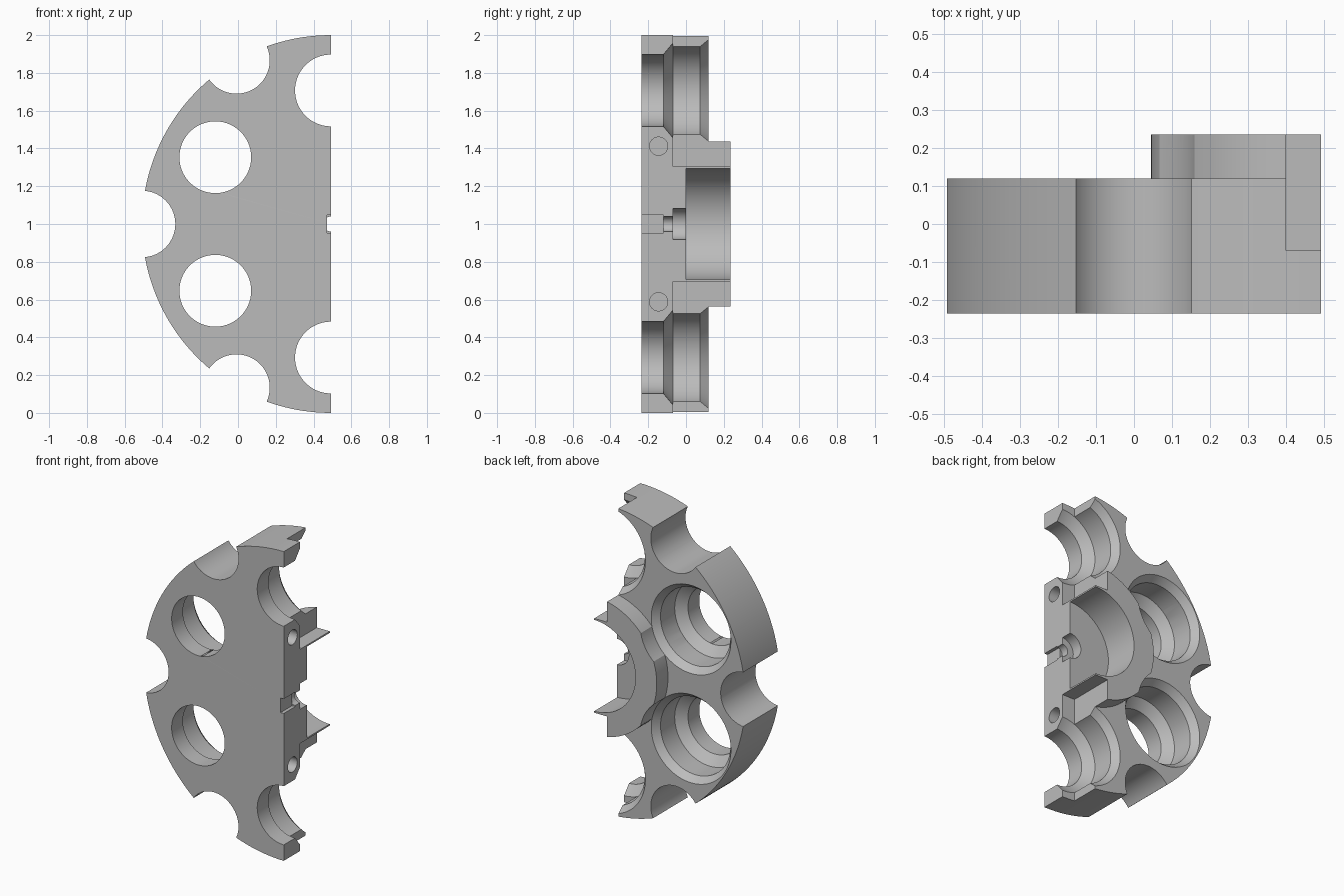
import bpy, bmesh
from math import radians, cos, sin, tau
from mathutils import Matrix, Vector

if "Cube" in bpy.data.objects:
    bpy.data.objects.remove(bpy.data.objects["Cube"], do_unlink=True)

AXIS = Vector((0.492, 0, 1.0))     # axis of the full disc, on the split plane
FRONT, BACK, STEP = -0.235, 0.12, -0.07

grey = bpy.data.materials.new("plain grey")
grey.use_nodes = True
colour = (0.5, 0.5, 0.5, 1)
grey.diffuse_color = colour
grey.node_tree.nodes["Principled BSDF"].inputs["Base Color"].default_value = colour


def make(name, bm):
    bmesh.ops.recalc_face_normals(bm, faces=bm.faces)
    mesh = bpy.data.meshes.new(name)
    bm.to_mesh(mesh)
    bm.free()
    mesh.materials.append(grey)
    obj = bpy.data.objects.new(name, mesh)
    bpy.context.collection.objects.link(obj)
    return obj


def lathe(name, profile, centre, steps=96):
    """Revolve (radius, y) points about a y-axis through centre."""
    bm = bmesh.new()
    turn = Matrix.Rotation(tau / steps / 2, 3, 'Y')
    verts = [bm.verts.new(centre + turn @ Vector((r, y, 0))) for r, y in profile]
    edges = [bm.edges.new(pair) for pair in zip(verts, verts[1:])]
    bmesh.ops.spin(bm, geom=verts + edges, cent=centre, axis=(0, 1, 0),
                   angle=tau, steps=steps, use_merge=False)
    bmesh.ops.remove_doubles(bm, verts=bm.verts, dist=1e-5)
    return make(name, bm)


def box(name, low, high, spin=0):
    """Box given relative to the disc axis, turned about it."""
    low, high = Vector(low), Vector(high)
    bm = bmesh.new()
    bmesh.ops.create_cube(bm, size=1)
    bm.transform(Matrix.Translation(AXIS) @ Matrix.Rotation(spin, 4, 'Y')
                 @ Matrix.Translation((low + high) / 2)
                 @ Matrix.Diagonal((*(high - low), 1)))
    return make(name, bm)


def polar(radius, angle):
    return AXIS + Vector((radius * cos(angle), 0, radius * sin(angle)))


def cut(target, cutter):
    mod = target.modifiers.new("cut", 'BOOLEAN')
    mod.operation = 'DIFFERENCE'
    mod.solver = 'EXACT'
    mod.object = cutter
    bpy.context.view_layer.objects.active = target
    bpy.ops.object.modifier_apply(modifier=mod.name)
    bpy.data.objects.remove(cutter, do_unlink=True)


# Disc with raised hub, hub cavity and stepped centre bore
half_disc = lathe("half_disc", [
    (0, FRONT), (1, FRONT), (1, BACK), (0.447, BACK), (0.447, 0.235),
    (0.295, 0.235), (0.295, 0), (0.083, 0), (0.083, STEP),
    (0.04, STEP), (0.04, -0.12), (0, -0.12)], AXIS, 192)

# Stepped chambers, each crossed by a radial slot
for degrees in (90, 150, 210, 270):
    angle = radians(degrees)
    cut(half_disc, lathe("chamber_cutter", [
        (0, -0.4), (0.19, -0.4), (0.19, -0.12), (0.25, STEP), (0.25, 0.075),
        (0.285, BACK), (0.285, 0.4), (0, 0.4)], polar(0.707, angle)))
    cut(half_disc, box("slot_cutter", (0.305, STEP, -0.092), (1.2, 0.4, 0.092), -angle))

# Scallops around the rim
for degrees in (120, 180, 240):
    cut(half_disc, lathe("scallop_cutter", [
        (0, -0.4), (0.176, -0.4), (0.176, 0.4), (0, 0.4)], polar(1, radians(degrees))))

# Square pin notch and the split plane
cut(half_disc, box("notch_cutter", (-0.022, -0.4, -0.047), (0.022, -0.119, 0.047)))
cut(half_disc, box("split_cutter", (0, -1, -2), (2, 1, 2)))

# Dowel holes in the split face
for side in (-1, 1):
    bm = bmesh.new()
    bmesh.ops.create_cone(bm, cap_ends=True, segments=48, radius1=0.048, radius2=0.048, depth=0.3)
    bm.transform(Matrix.Translation(AXIS + Vector((0, -0.145, side * 0.412)))
                 @ Matrix.Rotation(radians(90), 4, 'Y'))
    cut(half_disc, make("dowel_cutter", bm))

bpy.ops.object.select_all(action='DESELECT')
half_disc.select_set(True)
bpy.context.view_layer.objects.active = half_disc
bpy.ops.object.shade_smooth_by_angle(angle=radians(25))
